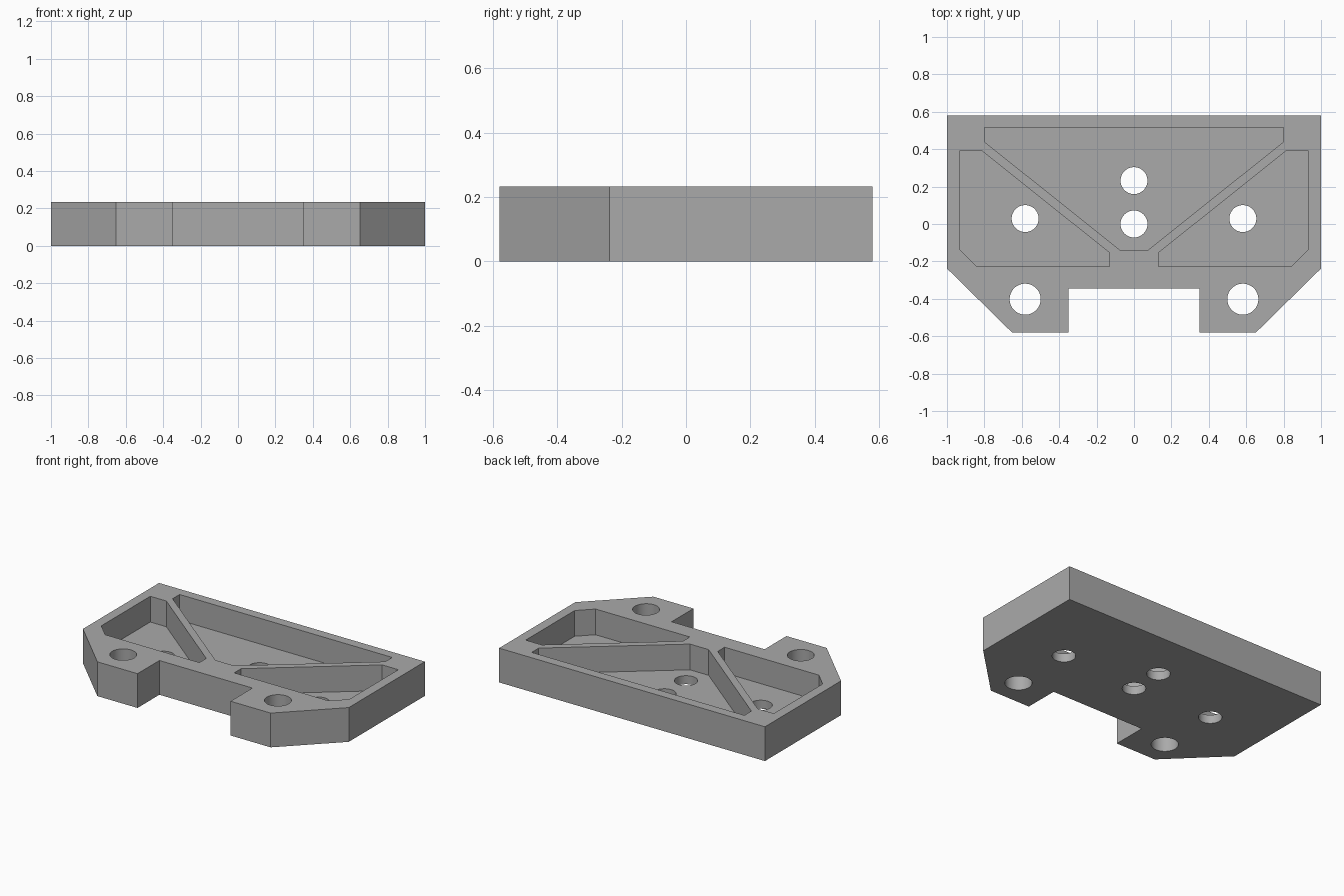
import bpy
import math

default = bpy.data.objects.get("Cube")
if default:
    bpy.data.objects.remove(default, do_unlink=True)

HEIGHT = 0.233
FLOOR = 0.058


def prism(name, outline, z0, z1):
    """Extrude a flat counter-clockwise outline between two heights."""
    n = len(outline)
    verts = [(x, y, z) for z in (z0, z1) for x, y in outline]
    faces = [tuple(reversed(range(n))), tuple(range(n, 2 * n))]
    faces += [(i, (i + 1) % n, n + (i + 1) % n, n + i) for i in range(n)]
    mesh = bpy.data.meshes.new(name)
    mesh.from_pydata(verts, [], faces)
    obj = bpy.data.objects.new(name, mesh)
    bpy.context.collection.objects.link(obj)
    return obj


def flip(points):
    """Mirror an outline across x, keeping its winding."""
    return [(-x, y) for x, y in reversed(points)]


def circle(x, y, r, n=64):
    return [(x + r * math.cos(math.tau * i / n),
             y + r * math.sin(math.tau * i / n)) for i in range(n)]


def cut(target, outline, z0):
    """Remove a prism from the target, from z0 up through the top."""
    cutter = prism("cutter", outline, z0, HEIGHT + 0.1)
    cutter.hide_render = True
    mod = target.modifiers.new("cut", 'BOOLEAN')
    mod.operation = 'DIFFERENCE'
    mod.solver = 'EXACT'
    mod.object = cutter
    bpy.context.view_layer.objects.active = target
    bpy.ops.object.modifier_apply(modifier=mod.name)
    bpy.data.objects.remove(cutter, do_unlink=True)


# Plate body with chamfered feet and a front notch
half = [(0.35, -0.345), (0.35, -0.58), (0.652, -0.58), (1, -0.238), (1, 0.58)]
plate = prism("mounting_plate", half + flip(half), 0, HEIGHT)

# Recessed pockets, leaving two diagonal ribs
half = [(0.07, -0.143), (0.8, 0.44), (0.8, 0.515)]
cut(plate, half + flip(half), FLOOR)
side = [(0.131, -0.228), (0.84, -0.228), (0.933, -0.136),
        (0.933, 0.39), (0.812, 0.39), (0.131, -0.154)]
for outline in (side, flip(side)):
    cut(plate, outline, FLOOR)

# Through holes: two central, one per side pocket, one per foot
for x, y, r in [(0, 0.232, 0.072), (0, 0, 0.072),
                (0.582, 0.029, 0.072), (-0.582, 0.029, 0.072),
                (0.582, -0.402, 0.083), (-0.582, -0.402, 0.083)]:
    cut(plate, circle(x, y, r), -0.1)

# Plain grey finish
grey = bpy.data.materials.new("plain_grey")
grey.use_nodes = True
colour = (0.4, 0.4, 0.4, 1)
grey.diffuse_color = colour
grey.node_tree.nodes["Principled BSDF"].inputs["Base Color"].default_value = colour
plate.data.materials.clear()
plate.data.materials.append(grey)

# Smooth hole walls with sharp edges elsewhere
bpy.ops.object.select_all(action='DESELECT')
plate.select_set(True)
bpy.context.view_layer.objects.active = plate
bpy.ops.object.shade_smooth_by_angle(angle=math.radians(30))
